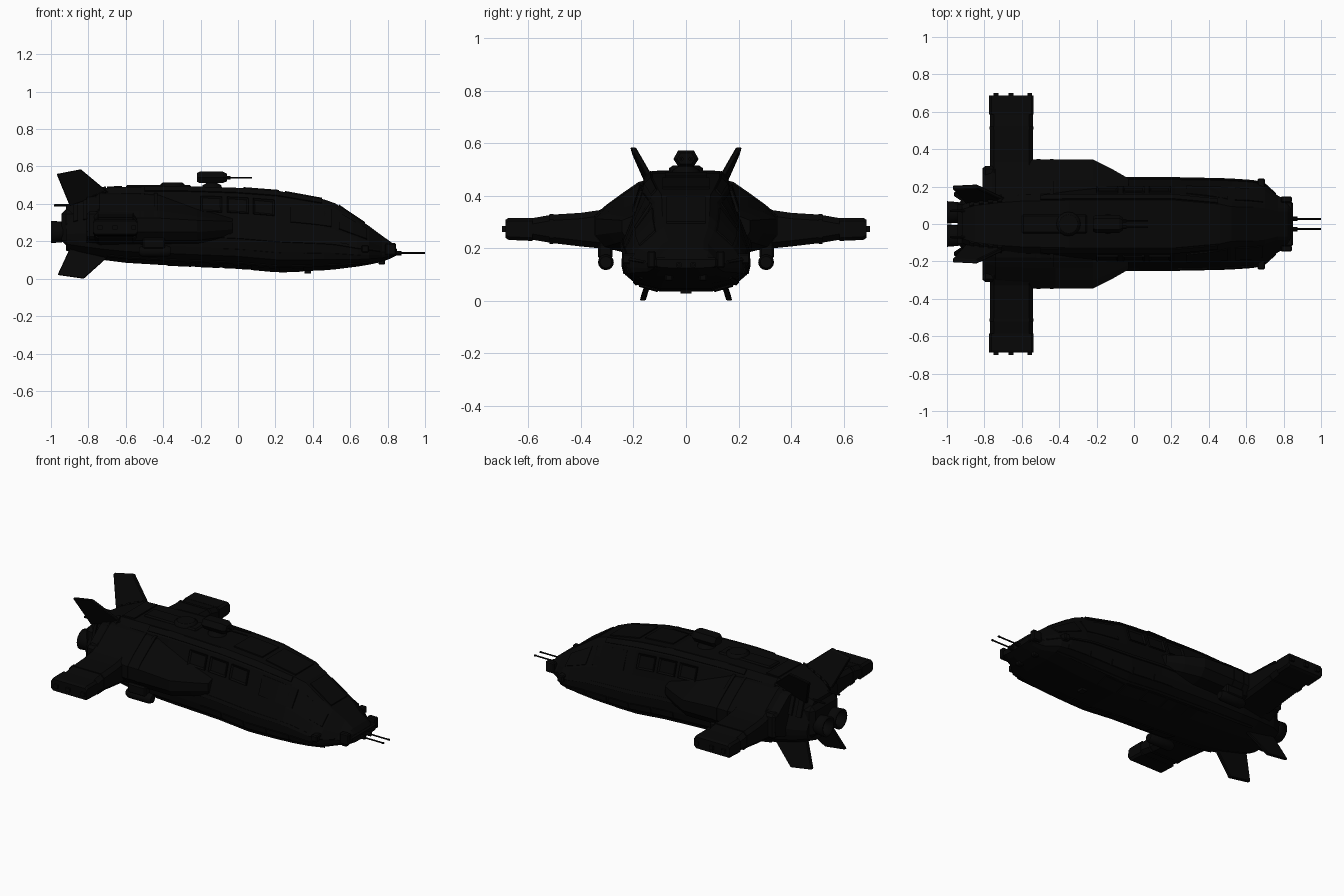
import bpy, bmesh, math
from mathutils import Vector

old = bpy.data.objects.get("Cube")
if old:
    bpy.data.objects.remove(old)

black = bpy.data.materials.new("hull_black")
black.use_nodes = True
colour = (0.002, 0.002, 0.002, 1)
black.diffuse_color = colour
black.node_tree.nodes["Principled BSDF"].inputs["Base Color"].default_value = colour


def finish(name, bm, mirror=False, bevel=0, smooth=False):
    bmesh.ops.recalc_face_normals(bm, faces=bm.faces[:])
    mesh = bpy.data.meshes.new(name)
    for f in bm.faces:
        f.smooth = smooth and len(f.verts) == 4
    bm.to_mesh(mesh)
    bm.free()
    mesh.materials.append(black)
    ob = bpy.data.objects.new(name, mesh)
    bpy.context.collection.objects.link(ob)
    if bevel:
        m = ob.modifiers.new("Bevel", "BEVEL")
        m.width, m.segments = bevel, 1
    if mirror:
        m = ob.modifiers.new("Mirror", "MIRROR")
        m.use_axis = (False, True, False)
        m.use_mirror_merge = False


def loft(name, rings, inset=None, **kw):
    bm = bmesh.new()
    vs = [[bm.verts.new(p) for p in ring] for ring in rings]
    n = len(rings[0])
    faces = []
    for a, b in zip(vs, vs[1:]):
        for k in range(n):
            j = (k + 1) % n
            faces.append(bm.faces.new((a[k], a[j], b[j], b[k])))
    bm.faces.new(vs[0])
    bm.faces.new(vs[-1])
    if inset:
        bmesh.ops.recalc_face_normals(bm, faces=bm.faces[:])
        bmesh.ops.inset_individual(bm, faces=[faces[2]], thickness=inset, depth=-0.008)
    finish(name, bm, **kw)


def box(name, lo, hi, **kw):
    rings = [[(x, lo[1], lo[2]), (x, hi[1], lo[2]), (x, hi[1], hi[2]), (x, lo[1], hi[2])]
             for x in (lo[0], hi[0])]
    loft(name, rings, **kw)


def turned(name, start, axis, profile, sides=16, **kw):
    # profile holds (distance along axis, radius)
    rot = Vector((0, 0, 1)).rotation_difference(Vector(axis)).to_matrix()
    rings = [[Vector(start) + rot @ Vector((r * math.cos(a), r * math.sin(a), d))
              for a in (math.tau * k / sides for k in range(sides))] for d, r in profile]
    loft(name, rings, smooth=sides > 8, **kw)


# Main hull: one section shape scaled to each station (x, top, bottom, half width, roof taper)
SHAPE = [(0.52, 1), (0.66, 0.92), (0.84, 0.6), (1, 0.37), (0.99, 0.25), (0.95, 0.15), (0.76, 0.06), (0.4, 0)]
STATIONS = [(-0.92, 0.39, 0.15, 0.15, 1), (-0.85, 0.43, 0.13, 0.19, 1), (-0.72, 0.485, 0.10, 0.22, 1),
            (-0.6, 0.49, 0.085, 0.235, 1), (-0.35, 0.495, 0.07, 0.245, 1), (0, 0.485, 0.055, 0.245, 1),
            (0.22, 0.468, 0.035, 0.245, 1), (0.46, 0.424, 0.045, 0.24, 0.85), (0.52, 0.403, 0.05, 0.238, 0.75),
            (0.64, 0.322, 0.065, 0.23, 0.75), (0.7, 0.282, 0.075, 0.215, 0.75), (0.77, 0.23, 0.09, 0.15, 0.85),
            (0.82, 0.195, 0.11, 0.13, 1), (0.85, 0.15, 0.125, 0.11, 1)]


def half_section(x):
    for a, b in zip(STATIONS, STATIONS[1:]):
        if x <= b[0]:
            t = (x - a[0]) / (b[0] - a[0])
            top, low, w, taper = (a[i] + (b[i] - a[i]) * t for i in range(1, 5))
            return [Vector((x, w * u * (taper if v > 0.9 else 1), low + (top - low) * v)) for u, v in SHAPE]


rings = []
for s in STATIONS:
    half = half_section(s[0])
    rings.append(half + [Vector((p.x, -p.y, p.z)) for p in reversed(half)])
loft("main_hull", rings)


def plate(name, x0, x1, band, t0, t1, thick=0.008, steps=1, inset=None):
    # raised panel following one band of the hull side
    rings = []
    for k in range(steps + 1):
        sec = half_section(x0 + (x1 - x0) * k / steps)
        a, d = sec[band], sec[band + 1] - sec[band]
        n = Vector((0, -d.z, d.y)).normalized()
        lo, hi = a + d * t0, a + d * t1
        rings.append([lo - n * 0.004, hi - n * 0.004, hi + n * thick, lo + n * thick])
    loft(name, rings, inset=inset, mirror=True)


# Side windows, canopy panes and armour panels
for i, x in enumerate((-0.2, -0.06, 0.08)):
    plate(f"side_window_{i}", x, x + 0.115, 1, 0.12, 0.72, 0.01, inset=0.014)
plate("canopy_side_pane", 0.28, 0.5, 1, 0.1, 0.9, 0.006, 2)
plate("canopy_front_pane", 0.54, 0.69, 1, 0.1, 0.9, 0.006, 2)
plate("roof_rail", -0.5, 0.45, 0, 0.1, 0.8, 0.007, 8)
plate("waist_rail", -0.1, 0.76, 2, 0.8, 1, 0.006, 14)
plate("belly_strake", -0.7, 0.7, 5, 0.75, 1, 0.006, 14)
for i in range(5):
    x = -0.08 + i * 0.15
    plate(f"lower_side_panel_{i}", x, x + 0.135, 4, 0.1, 0.95, 0.005, 3)
    plate(f"belly_panel_{i}", x - 0.3, x - 0.17, 6, 0.1, 0.9, 0.005, 2)
for i in range(4):
    x = -0.88 + i * 0.05
    plate(f"tail_rib_{i}", x, x + 0.025, 0, 0, 1, 0.012)
    plate(f"tail_side_rib_{i}", x, x + 0.025, 1, 0, 1, 0.012)

# Windscreen and roof plates along the centre line
for name, xa, xb, wide in (("windscreen", 0.54, 0.68, 0.075), ("brow_panel", 0.25, 0.45, 0.09),
                           ("roof_panel", 0.03, 0.22, 0.08), ("aft_roof_panel", -0.7, -0.62, 0.11)):
    za, zb = half_section(xa)[0].z, half_section(xb)[0].z
    loft(name, [[(x, -wide, z - 0.01), (x, wide, z - 0.01), (x, wide, z + 0.007), (x, -wide, z + 0.007)]
                for x, z in ((xa, za), (xb, zb))])
box("dorsal_spine", (-0.6, -0.05, 0.47), (-0.25, 0.05, 0.502), bevel=0.008)
turned("roof_hatch", (-0.35, 0, 0.48), (0, 0, 1), [(0, 0.065), (0.025, 0.065), (0.035, 0.05)])
box("belly_sensor", (0.355, -0.02, 0.028), (0.39, 0.02, 0.06))

# Shoulder sponsons: the upper slope sinks towards the front, clear of the windows
SPONSON = [(0.14, 0.46), (0.18, 0.45), (0.235, 0.412), (0.3, 0.365), (0.345, 0.325),
           (0.345, 0.25), (0.31, 0.205), (0.18, 0.17)]


def sponson_ring(x, k, rise):
    return [(x, 0.12 + (y - 0.12) * k, 0.3 + (z - 0.3) * (rise if z > 0.3 else 0.4 + 0.6 * k))
            for y, z in SPONSON]


loft("shoulder_sponson", [sponson_ring(*r) for r in
     ((-0.81, 0.8, 0.85), (-0.76, 0.86, 0.9), (-0.74, 0.97, 1), (-0.53, 1, 1), (-0.42, 1, 0.95),
      (-0.22, 1, 0.5), (-0.12, 0.78, 0.38), (-0.03, 0.55, 0.25))], mirror=True)
for i, x in enumerate((-0.52, -0.45)):
    loft(f"sponson_band_{i}", [sponson_ring(x + d, 1.015, 1.015) for d in (0, 0.02)], mirror=True)
box("wing_root_block", (-0.81, 0.16, 0.21), (-0.7, 0.31, 0.36), mirror=True, bevel=0.015)


# Wings with tip pods
def wing_ring(y, lo, hi, xa=-0.77, xb=-0.54, c=0.022):
    return [(xa, y, lo + c), (xa + c, y, lo), (xb - c, y, lo), (xb, y, lo + c),
            (xb, y, hi - c), (xb - c, y, hi), (xa + c, y, hi), (xa, y, hi - c)]


loft("wing", [wing_ring(*r) for r in ((0.25, 0.19, 0.385), (0.33, 0.2, 0.345), (0.4, 0.207, 0.335),
                                      (0.51, 0.22, 0.328), (0.6, 0.235, 0.312))], mirror=True)
loft("wing_tip_pod", [wing_ring(y, lo, hi, -0.775, -0.537, 0.012) for y, lo, hi in
                      ((0.585, 0.228, 0.316), (0.675, 0.232, 0.316), (0.688, 0.24, 0.308))], mirror=True)
loft("wing_seam", [wing_ring(y, 0.217, 0.331, -0.773, -0.537) for y in (0.505, 0.52)], mirror=True)
for i, x in enumerate((-0.75, -0.67, -0.57)):
    box(f"tip_light_{i}", (x, 0.68, 0.262), (x + 0.025, 0.7, 0.285), mirror=True)

# Pods slung under the sponsons
turned("under_pod", (-0.53, 0.305, 0.147), (1, 0, 0),
       [(0, 0.02), (0.02, 0.03), (0.15, 0.03), (0.17, 0.022)], mirror=True)
box("pod_pylon", (-0.51, 0.28, 0.16), (-0.39, 0.335, 0.22), mirror=True, bevel=0.008)


# Tail fins: slanted tapering blades
def fin(name, outline):
    rings = [[(x, y + s, z) for x, y, z in outline] for s in (-0.011, 0.011)]
    loft(name, rings, mirror=True, bevel=0.004)


fin("upper_fin", [(-0.9, 0.12, 0.39), (-0.97, 0.195, 0.56), (-0.84, 0.202, 0.585), (-0.69, 0.13, 0.46)])
fin("lower_fin", [(-0.9, 0.115, 0.16), (-0.965, 0.16, 0.02), (-0.825, 0.165, 0), (-0.68, 0.125, 0.13)])

# Engine block and twin nozzles
box("engine_block", (-0.945, -0.13, 0.18), (-0.85, 0.13, 0.37), bevel=0.025)
turned("engine_nozzle", (-0.92, 0.062, 0.25), (-1, 0, 0),
       [(0, 0.045), (0.02, 0.055), (0.08, 0.06), (0.08, 0.048), (0.03, 0.035)], 20, mirror=True)
turned("tail_antenna", (-0.88, 0.07, 0.392), (-1, 0, 0), [(0, 0.008), (0.105, 0.006)], 8, mirror=True)

# Dorsal turret
turned("turret_ring", (-0.14, 0, 0.475), (0, 0, 1), [(0, 0.055), (0.025, 0.05), (0.035, 0.03), (0.06, 0.03)])
loft("turret_body", [[(x, y * k, 0.54 + z * k) for y, z in
     ((-0.03, -0.028), (0.03, -0.028), (0.048, 0), (0.03, 0.032), (-0.03, 0.032), (-0.048, 0))]
     for x, k in ((-0.22, 0.8), (-0.205, 1), (-0.08, 1), (-0.06, 0.7))])
turned("turret_barrel", (-0.07, 0.018, 0.54), (1, 0, 0), [(0, 0.009), (0.03, 0.009), (0.03, 0.004), (0.145, 0.004)],
       8, mirror=True)

# Nose fittings and guns
box("nose_block", (0.785, 0.115, 0.125), (0.845, 0.147, 0.19), mirror=True, bevel=0.006)
box("nose_bar", (0.8, -0.12, 0.125), (0.85, 0.12, 0.165), bevel=0.008)
turned("nose_gun", (0.83, 0.027, 0.137), (1, 0, 0),
       [(0, 0.012), (0.045, 0.012), (0.045, 0.0045), (0.16, 0.0045), (0.16, 0.006), (0.17, 0.006)], 8, mirror=True)
box("cheek_sensor", (0.66, 0.19, 0.14), (0.7, 0.243, 0.18), mirror=True, bevel=0.006)
box("chin_sensor", (0.75, 0.05, 0.075), (0.785, 0.08, 0.12), mirror=True, bevel=0.005)
